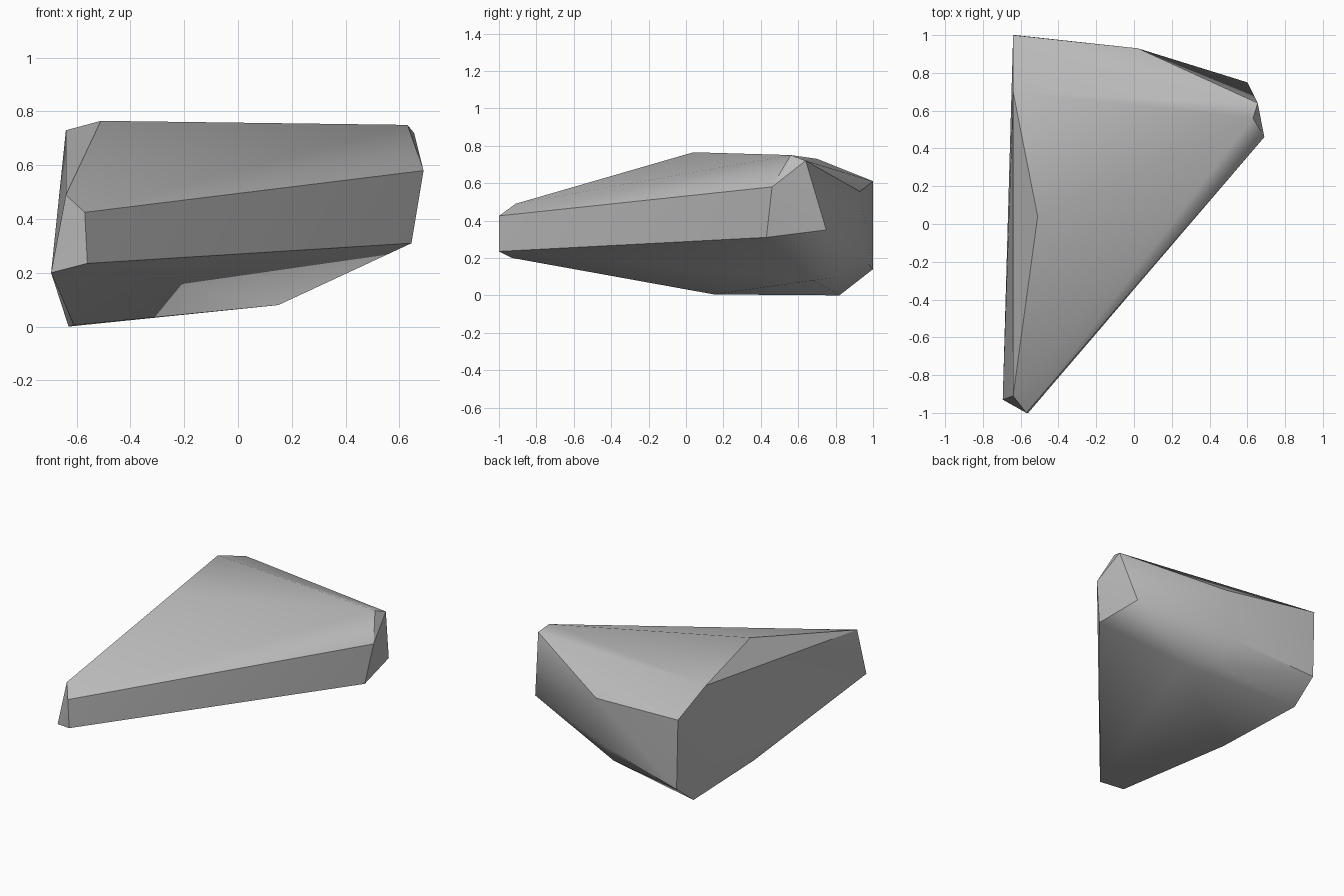
import bpy, bmesh
from math import radians

cube = bpy.data.objects.get("Cube")
if cube:
    bpy.data.objects.remove(cube, do_unlink=True)

# Stone colour
stone = bpy.data.materials.new("stone grey")
stone.use_nodes = True
grey = (0.5, 0.5, 0.5, 1)
stone.diffuse_color = grey
stone.node_tree.nodes["Principled BSDF"].inputs["Base Color"].default_value = grey

# Corners of the wedge-shaped rock, grouped by region
narrow_tip = [(-.57, -1, .425), (-.56, -1, .235), (-.695, -.93, .2), (-.64, -.91, .49)]
top_ridge = [(-.64, .7, .73), (-.51, .04, .765), (.63, .56, .75), (.655, .64, .72)]
right_end = [(.69, .46, .58), (.645, .43, .31), (.6, .75, .35)]
back_wall = [(-.64, 1, .61), (-.63, 1, .14), (.02, .93, .555), (-.03, .91, .235)]
underside = [(-.63, .82, 0), (-.61, .15, .005), (.15, .68, .08), (-.02, .8, .095)]

# Chiselled convex boulder
bm = bmesh.new()
for corner in narrow_tip + top_ridge + right_end + back_wall + underside:
    bm.verts.new(corner)
hull = bmesh.ops.convex_hull(bm, input=bm.verts)
loose = [v for v in bm.verts if not v.link_faces]
bmesh.ops.delete(bm, geom=loose, context='VERTS')
bmesh.ops.recalc_face_normals(bm, faces=bm.faces)
mesh = bpy.data.meshes.new("rock")
bm.to_mesh(mesh)
bm.free()
mesh.materials.append(stone)
rock = bpy.data.objects.new("rock", mesh)
bpy.context.collection.objects.link(rock)

# Soft facets with crisp main edges
bpy.ops.object.select_all(action='DESELECT')
rock.select_set(True)
bpy.context.view_layer.objects.active = rock
bpy.ops.object.shade_smooth_by_angle(angle=radians(30))
